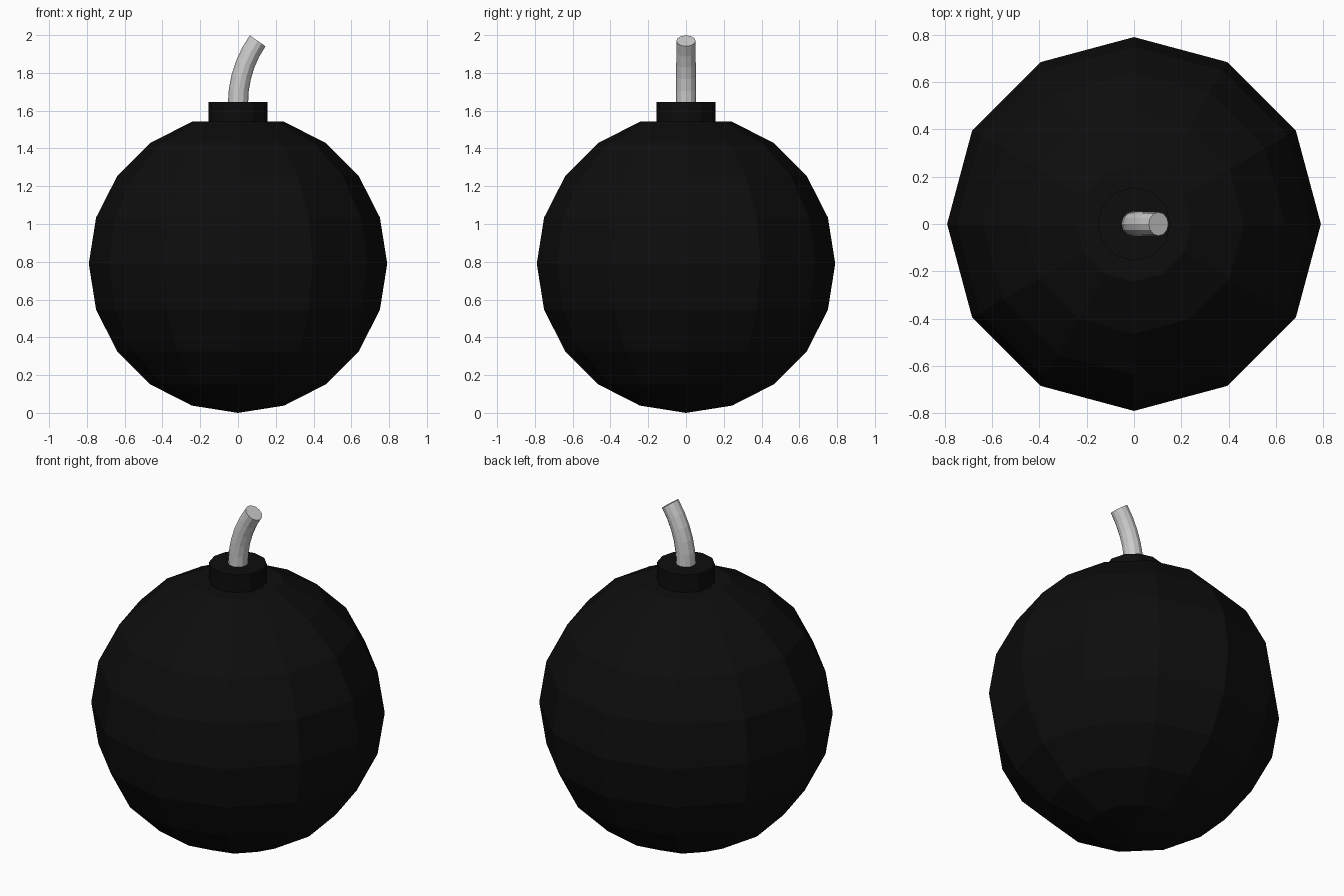
import bpy, bmesh, math
from mathutils import Vector

if "Cube" in bpy.data.objects:
    bpy.data.objects.remove(bpy.data.objects["Cube"])

SIDES = 12


def add_object(name, bm, material=None):
    bmesh.ops.recalc_face_normals(bm, faces=bm.faces[:])
    mesh = bpy.data.meshes.new(name)
    bm.to_mesh(mesh)
    bm.free()
    obj = bpy.data.objects.new(name, mesh)
    bpy.context.collection.objects.link(obj)
    if material:
        mesh.materials.append(material)
    return obj


def loft(bm, rings, cap_start=False):
    for a, b in zip(rings, rings[1:]):
        for i in range(len(a)):
            j = (i + 1) % len(a)
            bm.faces.new((a[i], a[j], b[j], b[i]))
    if cap_start:
        bm.faces.new(rings[0])
    bm.faces.new(rings[-1])


def ring(bm, centre, side, radius):
    front = Vector((0, 1, 0))
    angles = [2 * math.pi * i / SIDES for i in range(SIDES)]
    return [bm.verts.new(centre + radius * (side * math.cos(a) + front * math.sin(a)))
            for a in angles]


black = bpy.data.materials.new("black_iron")
black.diffuse_color = (0.004, 0.004, 0.004, 1)
black.use_nodes = True
black.node_tree.nodes["Principled BSDF"].inputs["Base Color"].default_value = black.diffuse_color

# Faceted ball with a flattened top that steps up into the neck collar
R = 0.79
X = Vector((1, 0, 0))
bm = bmesh.new()
profile = [(R * math.sin(math.radians(t)), R - R * math.cos(math.radians(t)))
           for t in range(18, 163, 18)]
profile += [(0.155, profile[-1][1]), (0.155, 1.645)]
rings = [ring(bm, Vector((0, 0, z)), X, r) for r, z in profile]
loft(bm, rings)
pole = bm.verts.new((0, 0, 0))
for i in range(SIDES):
    bm.faces.new((pole, rings[0][(i + 1) % SIDES], rings[0][i]))
add_object("ball_body", bm, black)

# Fuse bending towards +x along an arc
BEND, STEPS, ARC = math.radians(35), 5, 0.575
bm = bmesh.new()
rings = []
for k in range(STEPS + 1):
    a = BEND * k / STEPS
    centre = Vector((ARC * (1 - math.cos(a)), 0, 1.64 + ARC * math.sin(a)))
    side = Vector((math.cos(a), 0, -math.sin(a)))
    rings.append(ring(bm, centre, side, 0.0535 - 0.003 * k / STEPS))
loft(bm, rings, cap_start=True)
add_object("fuse", bm)
